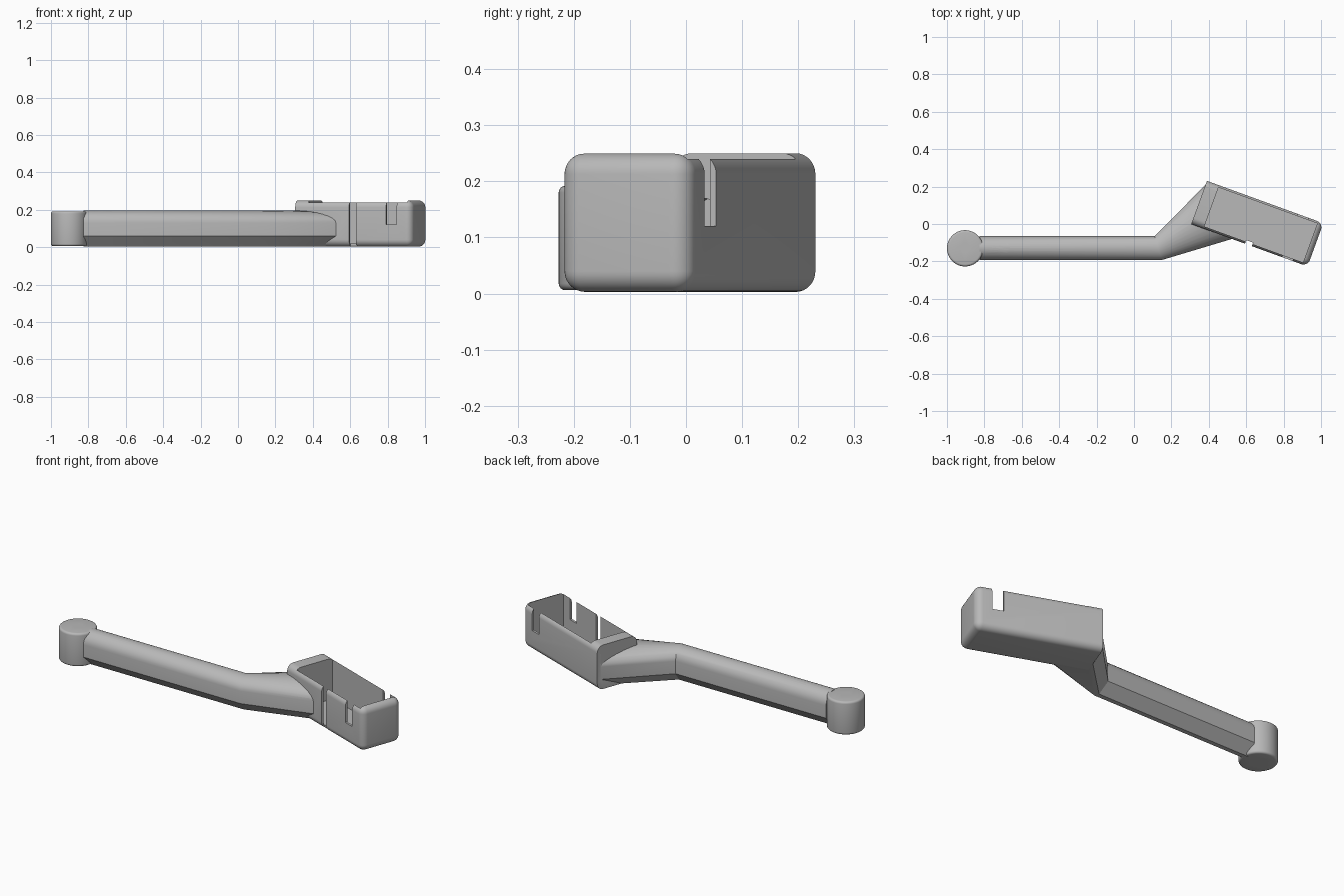
import bpy, bmesh, math
from mathutils import Matrix, Vector

cube = bpy.data.objects.get("Cube")
if cube:
    bpy.data.objects.remove(cube, do_unlink=True)

grey = bpy.data.materials.new("light_grey")
grey.use_nodes = True
COLOUR = (0.48, 0.48, 0.48, 1)
grey.diffuse_color = COLOUR
grey.node_tree.nodes["Principled BSDF"].inputs["Base Color"].default_value = COLOUR

# Tray frame: origin at the middle of its inner end, x along its length
TRAY = Matrix.Translation((0.348, 0.115, 0)) @ Matrix.Rotation(math.radians(-20), 4, 'Z')
LENGTH, WIDTH, BOTTOM, TOP, ROUND = 0.662, 0.246, 0.003, 0.25, 0.037


def make_object(name, bm):
    bmesh.ops.recalc_face_normals(bm, faces=bm.faces)
    mesh = bpy.data.meshes.new(name)
    bm.to_mesh(mesh)
    bm.free()
    mesh.materials.append(grey)
    obj = bpy.data.objects.new(name, mesh)
    bpy.context.collection.objects.link(obj)
    return obj


def block(name, low, high, frame=Matrix(), rounded=False):
    low, high = Vector(low), Vector(high)
    bm = bmesh.new()
    bmesh.ops.create_cube(bm, size=1)
    for v in bm.verts:
        v.co = (low + high) / 2 + v.co * (high - low)
    if rounded:  # every edge except those of the flat inner end
        edges = [e for e in bm.edges if any(v.co.x > low.x + 0.01 for v in e.verts)]
        bmesh.ops.bevel(bm, geom=edges, offset=ROUND, segments=8, profile=0.5, affect='EDGES')
    bm.transform(frame)
    return make_object(name, bm)


def cylinder(name, start, end, radius, frame=Matrix(), bevel=0, sides=48):
    start, end = Vector(start), Vector(end)
    axis = end - start
    bm = bmesh.new()
    bmesh.ops.create_cone(bm, cap_ends=True, segments=sides, radius1=radius,
                          radius2=radius, depth=axis.length)
    if bevel:
        rims = [e for e in bm.edges if abs(e.verts[0].co.z - e.verts[1].co.z) < 1e-5]
        bmesh.ops.bevel(bm, geom=rims, offset=bevel, segments=4, profile=0.5, affect='EDGES')
    turn = axis.to_track_quat('Z', 'Y').to_matrix().to_4x4()
    bm.transform(frame @ Matrix.Translation((start + end) / 2) @ turn)
    return make_object(name, bm)


def combine(target, tool, operation='DIFFERENCE'):
    mod = target.modifiers.new(operation.lower(), 'BOOLEAN')
    mod.operation, mod.solver, mod.object = operation, 'EXACT', tool
    bpy.context.view_layer.objects.active = target
    bpy.ops.object.modifier_apply(modifier=mod.name)
    bpy.data.objects.remove(tool, do_unlink=True)


def section(bm, left, right, keel):
    """Arm cross-section: narrow keel, chamfers, flat sides, round top."""
    left, right = Vector(left), Vector(right)
    outline = [(-keel, 0.004), (keel, 0.004), (1, 0.06)]
    for i in range(17):
        a = math.pi * i / 16
        outline.append((math.cos(a), 0.13 + 0.065 * math.sin(a)))
    outline.append((-1, 0.06))
    ring = []
    for u, z in outline:
        p = left.lerp(right, (u + 1) / 2)
        ring.append(bm.verts.new((p.x, p.y, z)))
    return ring


# Arm: straight bar, then a flared bend running into the tray
bm = bmesh.new()
rings = [section(bm, (-0.825, -0.065), (-0.825, -0.192), 0.2),
         section(bm, (0.11, -0.065), (0.15, -0.192), 0.2),
         section(bm, (0.395, 0.222), (0.54, -0.075), 0.65)]
for a, b in zip(rings, rings[1:]):
    for i in range(len(a)):
        j = (i + 1) % len(a)
        bm.faces.new((a[i], a[j], b[j], b[i]))
bm.faces.new(rings[0])
bm.faces.new(rings[-1])
arm = make_object("arm", bm)
combine(arm, cylinder("arm_hole", (-0.695, -0.128, 0.1), (-0.695, -0.128, 0.3), 0.032))

# Tray body joined to the arm
tray = block("arm_and_tray", (0, -WIDTH / 2, BOTTOM), (LENGTH, WIDTH / 2, TOP), TRAY, True)
combine(tray, arm, 'UNION')

# Open cavity with thin side walls and a thick inner end
half = WIDTH / 2 - 0.012
combine(tray, block("cavity", (0.07, -half, 0.02), (LENGTH - 0.03, half, 0.4), TRAY))

# Round-bottomed slots through both side walls
slot_x = LENGTH - 0.115
combine(tray, block("slot_top", (slot_x - 0.03, -0.2, 0.12), (slot_x + 0.03, 0.2, 0.41), TRAY))
combine(tray, cylinder("slot_end", (slot_x, -0.21, 0.12), (slot_x, 0.21, 0.12), 0.0302, TRAY))

# Full-height slit in the front wall and a hole in the inner end
combine(tray, block("slit", (0.306, -0.2, -0.1), (0.345, -0.103, 0.42), TRAY))
combine(tray, cylinder("inner_hole", (0.02, -0.065, 0.14), (0.1, -0.065, 0.14), 0.03, TRAY))

# Pivot hub with a through hole and a counterbore below
hx, hy = -0.903, -0.13
hub = cylinder("pivot_hub", (hx, hy, 0.006), (hx, hy, 0.192), 0.097, bevel=0.012, sides=64)
combine(hub, cylinder("hub_hole", (hx, hy, -0.1), (hx, hy, 0.3), 0.026))
combine(hub, cylinder("counterbore", (hx, hy, -0.1), (hx, hy, 0.035), 0.045))

# Smooth shading with crisp edges
for obj in (tray, hub):
    bpy.ops.object.select_all(action='DESELECT')
    obj.select_set(True)
    bpy.context.view_layer.objects.active = obj
    bpy.ops.object.shade_smooth_by_angle(angle=math.radians(25))
